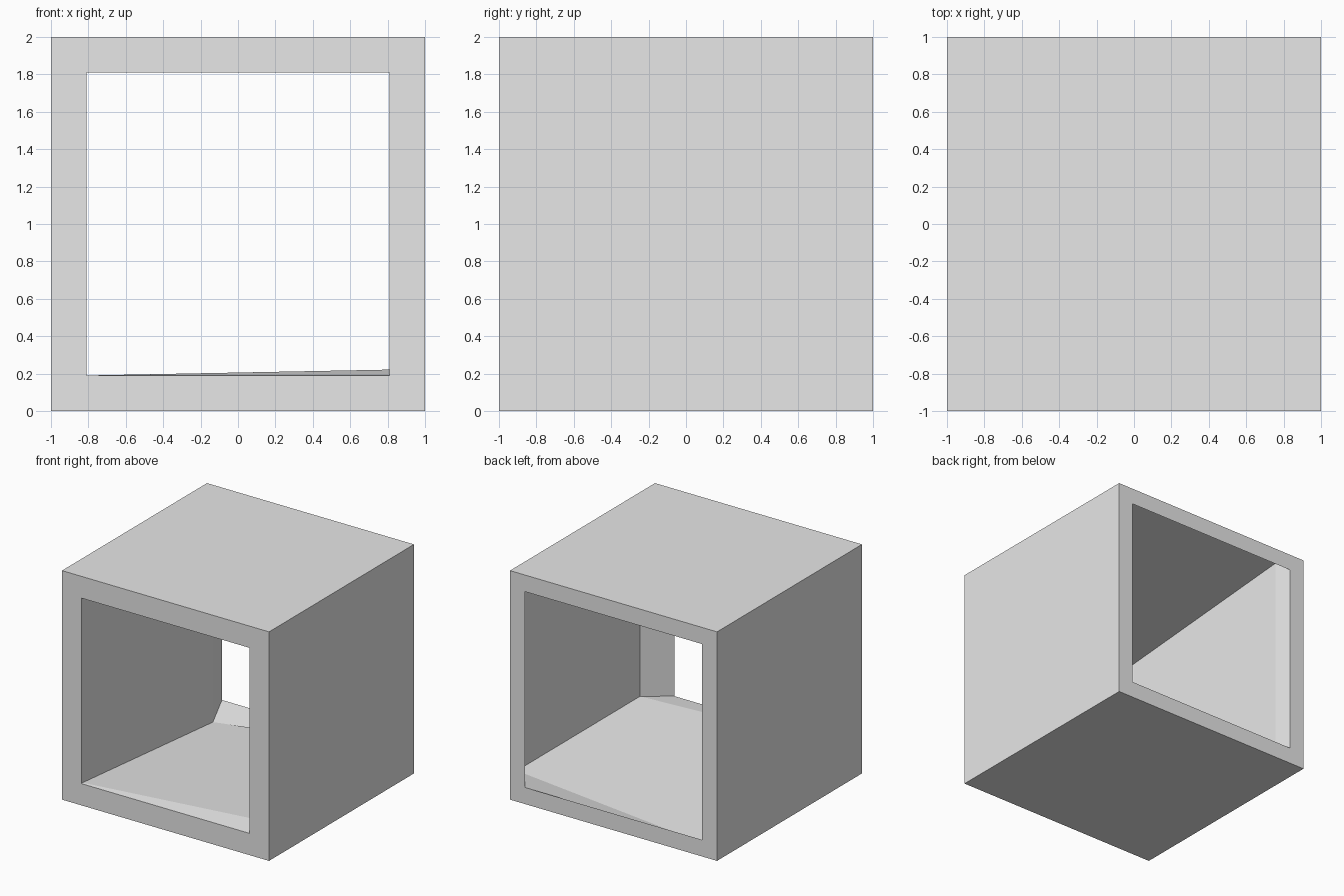
import bpy, bmesh

if "Cube" in bpy.data.objects:
    bpy.data.objects.remove(bpy.data.objects["Cube"])

# One plain grey for the whole block
grey = bpy.data.materials.new("plain_grey")
grey.diffuse_color = (0.8, 0.8, 0.8, 1)
grey.use_nodes = True
grey.node_tree.nodes["Principled BSDF"].inputs["Base Color"].default_value = grey.diffuse_color


def ring(bm, bl, br, tr, tl):
    return [bm.verts.new(p) for p in (bl, br, tr, tl)]


def square(bm, y, half):
    lo, hi = 1 - half, 1 + half
    return ring(bm, (-half, y, lo), (half, y, lo), (half, y, hi), (-half, y, hi))


def bridge(bm, a, b):
    for i in range(4):
        j = (i + 1) % 4
        bm.faces.new((a[i], a[j], b[j], b[i]))


bm = bmesh.new()

# Outer box, front rim and back rim, with a slightly uneven bore between them
loops = [
    square(bm, -1, 1),
    square(bm, -1, 0.81),
    ring(bm, (-0.815, -0.98, 0.19), (0.99, -0.78, 0.225),
         (0.99, -0.78, 1.84), (-0.815, -0.98, 1.81)),
    ring(bm, (-0.83, 0.84, 0.02), (0.99, 0.92, 0.225),
         (0.99, 0.92, 1.94), (-0.83, 0.84, 1.98)),
    square(bm, 1, 0.855),
    square(bm, 1, 1),
]
for a, b in zip(loops, loops[1:] + loops[:1]):
    bridge(bm, a, b)
bmesh.ops.recalc_face_normals(bm, faces=bm.faces)

mesh = bpy.data.meshes.new("hollow_cube")
bm.to_mesh(mesh)
bm.free()
mesh.materials.append(grey)
bpy.context.collection.objects.link(bpy.data.objects.new("hollow_cube", mesh))
